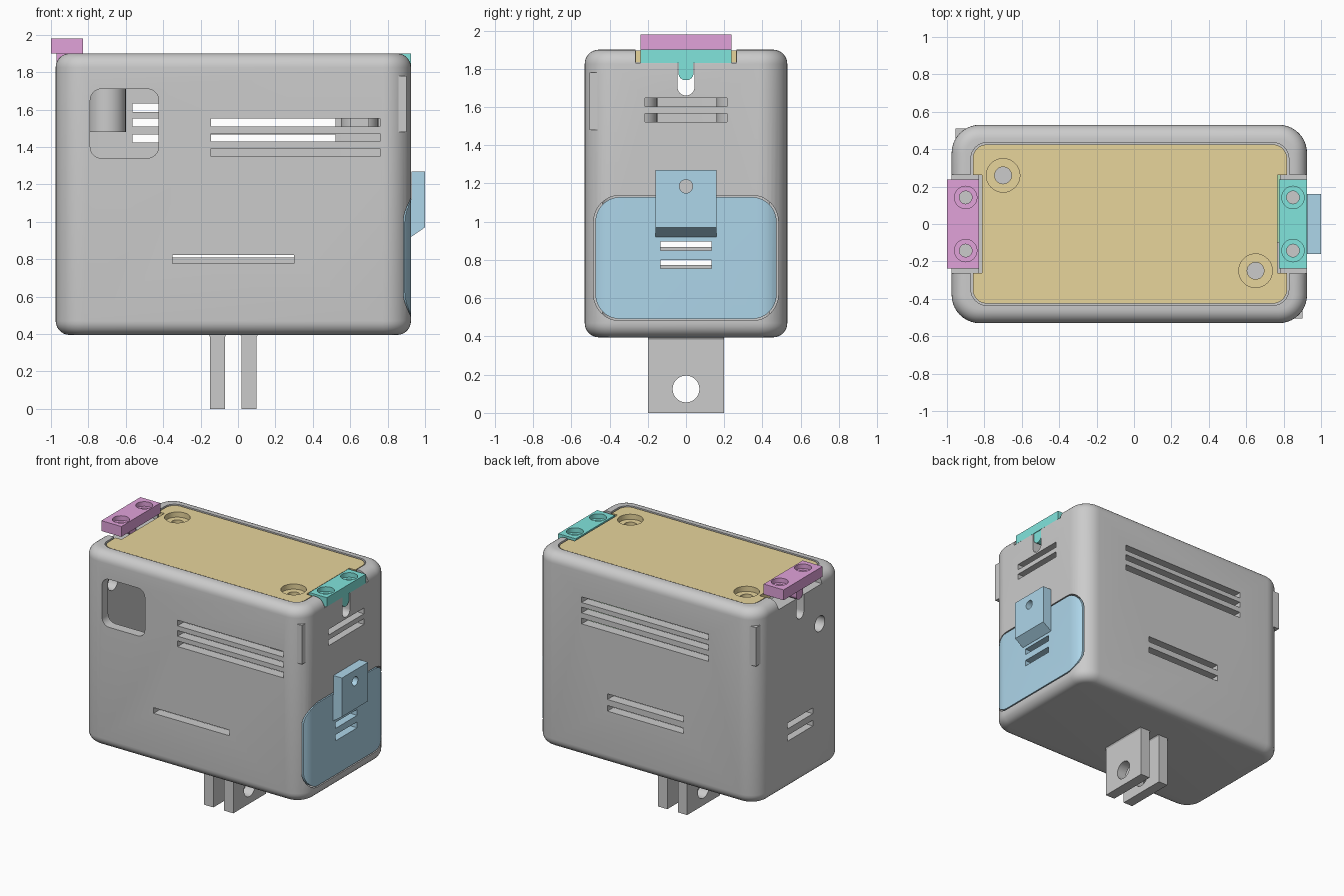
import bpy, bmesh
from math import sin, cos, pi

if "Cube" in bpy.data.objects:
    bpy.data.objects.remove(bpy.data.objects["Cube"])


def finish(name, bm):
    bmesh.ops.recalc_face_normals(bm, faces=bm.faces[:])
    me = bpy.data.meshes.new(name)
    bm.to_mesh(me)
    bm.free()
    ob = bpy.data.objects.new(name, me)
    bpy.context.collection.objects.link(ob)
    return ob


def place(axis, u, v, w):
    return {'x': (w, u, v), 'y': (u, w, v), 'z': (u, v, w)}[axis]


def prism(name, axis, pts, a, b, pts_b=None):
    """Extrude a profile along an axis from a to b, optionally to a second profile."""
    bm = bmesh.new()
    lo = [bm.verts.new(place(axis, u, v, a)) for u, v in pts]
    hi = [bm.verts.new(place(axis, u, v, b)) for u, v in (pts_b or pts)]
    bm.faces.new(lo)
    bm.faces.new(hi)
    n = len(lo)
    for i in range(n):
        bm.faces.new((lo[i], lo[(i + 1) % n], hi[(i + 1) % n], hi[i]))
    return finish(name, bm)


def rect(u0, u1, v0, v1, r=0, n=8):
    if r == 0:
        return [(u0, v0), (u1, v0), (u1, v1), (u0, v1)]
    corners = [(u1 - r, v1 - r), (u0 + r, v1 - r), (u0 + r, v0 + r), (u1 - r, v0 + r)]
    return [(cu + r * cos((k + i / n) * pi / 2), cv + r * sin((k + i / n) * pi / 2))
            for k, (cu, cv) in enumerate(corners) for i in range(n + 1)]


def circle(u, v, r, n=32):
    return [(u + r * cos(2 * pi * i / n), v + r * sin(2 * pi * i / n)) for i in range(n)]


def boolean(ob, other, op='DIFFERENCE'):
    m = ob.modifiers.new('bool', 'BOOLEAN')
    m.operation, m.solver, m.object = op, 'EXACT', other
    bpy.ops.object.select_all(action='DESELECT')
    bpy.context.view_layer.objects.active = ob
    ob.select_set(True)
    bpy.ops.object.modifier_apply(modifier=m.name)
    bpy.data.objects.remove(other)


def cut(ob, axis, pts, a, b, pts_b=None):
    boolean(ob, prism('cutter', axis, pts, a, b, pts_b))


def countersink(ob, x, y, top, r_in, r_out, depth):
    cut(ob, 'z', circle(x, y, r_in), top - 0.3, top + 0.1)
    cut(ob, 'z', circle(x, y, r_out), top - depth, top + 0.1)


def paint(ob, rgb):
    m = bpy.data.materials.new(ob.name)
    m.diffuse_color = (*rgb, 1)
    m.use_nodes = True
    m.node_tree.nodes["Principled BSDF"].inputs["Base Color"].default_value = m.diffuse_color
    ob.data.materials.clear()
    ob.data.materials.append(m)


def shell_solid(name):
    """Rounded outer block of the case."""
    ob = prism(name, 'z', rect(-0.975, 0.925, -0.53, 0.53, 0.15, 10), 0.395, 1.9)
    bm = bmesh.new()
    bm.from_mesh(ob.data)
    rim = [e for e in bm.edges if abs(e.verts[0].co.z - e.verts[1].co.z) < 1e-4]
    bmesh.ops.bevel(bm, geom=rim, offset=0.075, segments=7, profile=0.5, affect='EDGES')
    bm.to_mesh(ob.data)
    bm.free()
    return ob


# case: hollow shell with lid recess
case = shell_solid('case')
door = shell_solid('side_door')
cut(case, 'z', rect(-0.90, 0.85, -0.455, 0.455, 0.08), 0.47, 1.75)
cut(case, 'z', rect(-0.83, 0.78, -0.385, 0.385, 0.06), 1.70, 1.95)
cut(case, 'z', rect(-0.872, 0.828, -0.435, 0.435, 0.085), 1.83, 2.0)
# clip notches and stem slots at both ends
for x0, x1 in ((-1.1, -0.81), (0.765, 1.1)):
    cut(case, 'z', rect(x0, x1, -0.265, 0.265), 1.83, 2.0)
    cut(case, 'x', rect(-0.045, 0.045, 1.66, 1.95, 0.0449), x0, x1)
# vent slots: axis, start, end, heights, depth range
for axis, u0, u1, heights, a, b in (
        ('y', -0.145, 0.76, (1.53, 1.45, 1.37), -0.6, -0.4),
        ('y', -0.35, 0.30, (0.80,), -0.6, -0.4),
        ('y', -0.565, 0.52, (1.61, 1.53, 1.445), 0.4, 0.6),
        ('y', -0.35, 0.30, (0.92, 0.83), 0.4, 0.6),
        ('x', -0.215, 0.215, (1.625, 1.543), 0.8, 1.0),
        ('x', -0.155, 0.155, (0.89, 0.795), -1.05, -0.85)):
    for z in heights:
        cut(case, axis, rect(u0, u1, z - 0.022, z + 0.022), a, b)
# front window, cable hole, door opening
cut(case, 'y', rect(-0.79, -0.425, 1.34, 1.71, 0.06), -0.6, -0.4)
cut(case, 'x', circle(-0.24, 1.53, 0.06), -1.1, -0.85)
cut(case, 'x', rect(-0.483, 0.483, 0.482, 1.138, 0.138), 0.82, 1.1)

# screw posts under the lid
SCREWS = ((-0.70, 0.26, 1), (0.65, -0.25, -1))
for x, y, s in SCREWS:
    post = prism('screw_post', 'z', circle(x, y, 0.1), 1.48, 1.825)
    ys = sorted((y, s * 0.46))
    boolean(post, prism('rib', 'z', rect(x - 0.05, x + 0.05, *ys), 1.5, 1.8), 'UNION')
    cut(post, 'z', circle(x, y, 0.045), 1.55, 1.9)

# grip ribs on opposite corners
prism('corner_rib_front', 'z', rect(0.84, 0.90, -0.505, -0.445), 1.48, 1.78)
prism('corner_rib_back', 'z', rect(-0.955, -0.89, 0.445, 0.51), 1.48, 1.78)

# mounting prongs with a bolt hole
for x in (-0.11, 0.06):
    prong = prism('mount_prong', 'y', [(x - 0.04, 0), (x + 0.04, 0), (x + 0.04, 0.385),
                  (x + 0.05, 0.4), (x - 0.05, 0.4), (x - 0.04, 0.385)], -0.2, 0.2)
    cut(prong, 'x', circle(0, 0.125, 0.07), x - 0.1, x + 0.1)

# lid plate
lid = prism('lid', 'z', rect(-0.862, 0.818, -0.425, 0.425, 0.075), 1.832, 1.895)
cut(lid, 'z', rect(-1, -0.812, -0.262, 0.262), 1.8, 2)
cut(lid, 'z', rect(0.767, 1, -0.262, 0.262), 1.8, 2)
for x, y, s in SCREWS:
    countersink(lid, x, y, 1.895, 0.045, 0.09, 0.04)
paint(lid, (0.80, 0.66, 0.33))

# end clips with a tongue and two screw holes
for name, x0, x1, xh, t0, t1, z0, z1, rgb in (
        ('left_clip', -1.0, -0.83, -0.90, -0.97, -0.90, 1.90, 1.98, (0.75, 0.36, 0.70)),
        ('right_clip', 0.775, 0.925, 0.85, 0.85, 0.92, 1.83, 1.90, (0.22, 0.78, 0.72))):
    clip = prism(name, 'z', rect(x0, x1, -0.238, 0.238), z0, z1)
    boolean(clip, prism('tongue', 'x', rect(-0.04, 0.04, z0 - 0.09, z0 + 0.05, 0.038), t0, t1), 'UNION')
    for y in (-0.142, 0.142):
        countersink(clip, xh, y, z1, 0.034, 0.06, 0.035)
    paint(clip, rgb)

# side door following the case surface, with pull tab and vents
panel = prism('panel', 'x', rect(-0.474, 0.474, 0.491, 1.129, 0.13), 0.85, 1.1)
boolean(door, panel, 'INTERSECT')
tab = prism('tab', 'y', [(0.927, 1.27), (1.0, 1.27), (1.0, 0.97), (0.927, 0.92),
            (0.91, 0.92), (0.91, 1.12), (0.927, 1.12)], -0.16, 0.16)
boolean(door, tab, 'UNION')
cut(door, 'x', circle(0, 1.185, 0.035), 0.9, 1.1)
for z in (0.873, 0.777):
    cut(door, 'x', rect(-0.133, 0.133, z - 0.023, z + 0.023), 0.8, 1.1)
paint(door, (0.42, 0.67, 0.82))

# inner board glimpsed through the side vents
board = prism('inner_board', 'z', rect(0.35, 0.82, -0.1, 0.44, 0.04), 1.29, 1.32)
paint(board, (0.45, 0.75, 0.45))

# smooth the rounded surfaces, keep edges crisp
bpy.ops.object.select_all(action='SELECT')
bpy.ops.object.shade_smooth_by_angle(angle=0.5)
